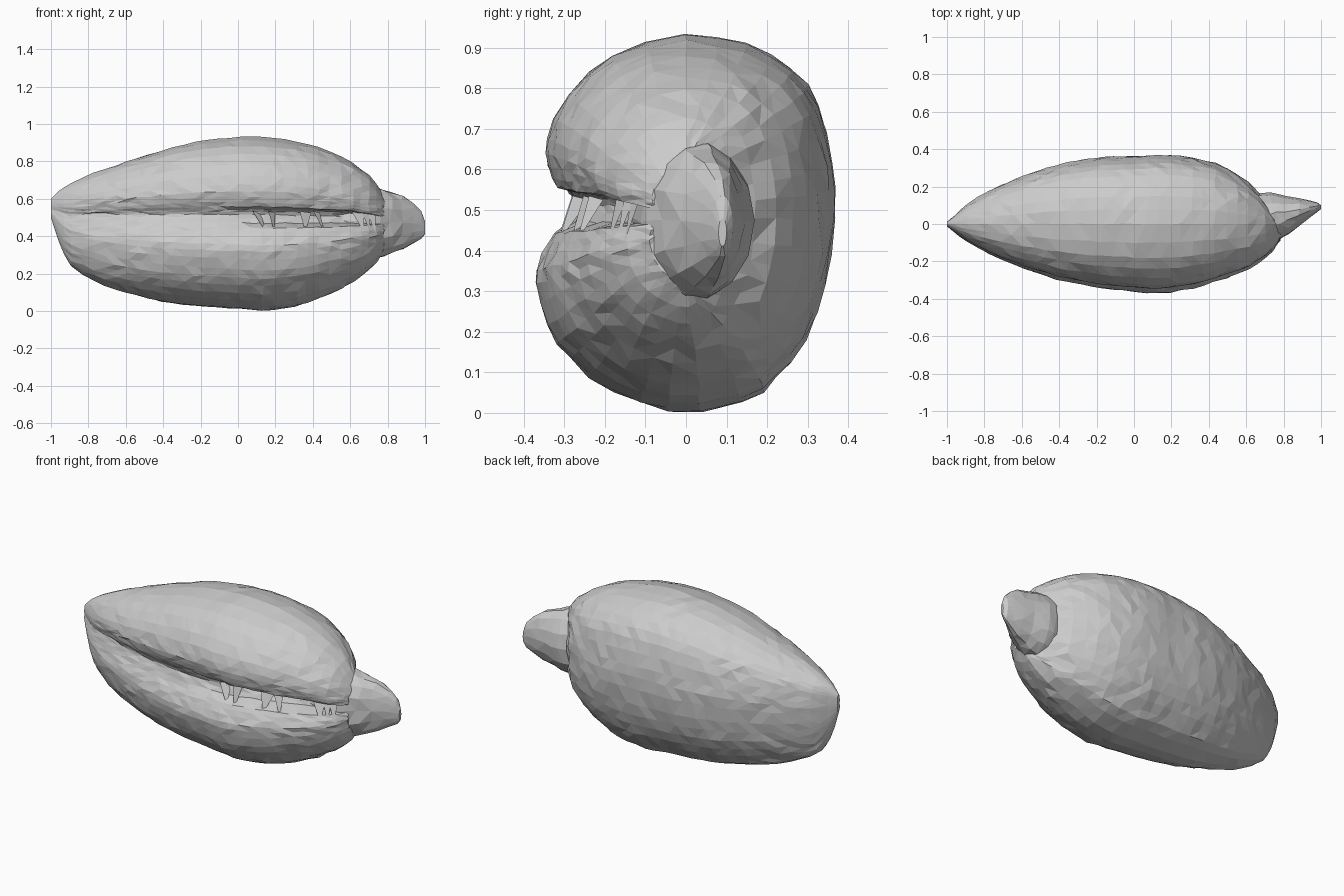
import bpy, bmesh, math, random
from mathutils import Vector

if "Cube" in bpy.data.objects:
    bpy.data.objects.remove(bpy.data.objects["Cube"])
random.seed(4)


def sample(keys, x):
    """Smooth (Catmull-Rom style) interpolation of rows keyed by their first value."""
    n = len(keys)
    i = 0
    while i < n - 2 and x > keys[i + 1][0]:
        i += 1
    a, b = keys[i], keys[i + 1]
    p, q = keys[max(i - 1, 0)], keys[min(i + 2, n - 1)]
    h = b[0] - a[0]
    t = (x - a[0]) / h
    out = []
    for k in range(1, len(a)):
        m0 = (b[k] - p[k]) / (b[0] - p[0]) * h
        m1 = (q[k] - a[k]) / (q[0] - a[0]) * h
        out.append((2*t**3 - 3*t*t + 1)*a[k] + (t**3 - 2*t*t + t)*m0
                   + (3*t*t - 2*t**3)*b[k] + (t**3 - t*t)*m1)
    return out


def add_object(name, bm):
    me = bpy.data.meshes.new(name)
    bm.to_mesh(me)
    bm.free()
    bpy.context.collection.objects.link(bpy.data.objects.new(name, me))


def loft(name, rings, jitter):
    """Skin closed rings, cap both ends, leave flat triangular facets."""
    bm = bmesh.new()
    loops = []
    for ring in rings:
        x = ring[0][0]
        wide = max(c[1] for c in ring) - min(c[1] for c in ring)
        j = jitter * min(1, wide / .5)          # calmer surface on the narrow ends
        loops.append([bm.verts.new(Vector(c) + Vector((random.uniform(-j, j) * 3 * (abs(x) < .9),
                      random.uniform(-j, j), random.uniform(-j, j)))) for c in ring])
    n = len(loops[0])
    for a, b in zip(loops, loops[1:]):
        for k in range(n):
            bm.faces.new((a[k], a[(k + 1) % n], b[(k + 1) % n], b[k]))
    for lp in (loops[0], loops[-1]):
        mid = bm.verts.new(sum((v.co for v in lp), Vector()) / n)
        for k in range(n):
            bm.faces.new((lp[k], lp[(k + 1) % n], mid))
    bmesh.ops.triangulate(bm, faces=bm.faces[:], quad_method='SHORT_EDGE')
    bmesh.ops.recalc_face_normals(bm, faces=bm.faces[:])
    add_object(name, bm)


# Seed body stations: x, front y, back y, bottom z, top z
body = [(-1.0, -.012, .012, .50, .60), (-.96, -.045, .045, .375, .64), (-.9, -.09, .10, .25, .68),
        (-.75, -.17, .19, .15, .745), (-.5, -.27, .29, .07, .83), (-.25, -.33, .35, .03, .90),
        (0, -.36, .365, .012, .93), (.15, -.37, .37, .002, .928), (.35, -.335, .35, .035, .90),
        (.5, -.285, .295, .095, .85), (.62, -.235, .215, .16, .79), (.7, -.185, .12, .22, .725),
        (.74, -.145, .07, .26, .68), (.78, -.09, .04, .32, .61)]

# Kidney-shaped cross-section with the front crease (y, z, both -1..1)
section = [(0, 1), (.33, .97), (.6, .87), (.79, .74), (.9, .55), (.97, .28), (1, .05), (.96, -.25),
           (.89, -.47), (.76, -.68), (.6, -.83), (.45, -.93), (.05, -1), (-.27, -.96), (-.55, -.87),
           (-.77, -.73), (-.9, -.6), (-.98, -.42), (-1, -.3), (-.94, -.18), (-.87, -.1),
           (-.81, -.01), (-.78, .06), (-.82, .11), (-.87, .17), (-.92, .27), (-.93, .38), (-.87, .56),
           (-.68, .77), (-.42, .92)]
keys = [(i, *p) for i, p in enumerate(section + section[:1])]
outline = [sample(keys, i * len(section) / 48) for i in range(48)]

stations = [-1, -.985, -.96, -.93] + [-.89 + .06 * i for i in range(26)] + [.66, .7, .74, .765, .78]
rings = []
for x in stations:
    yf, yb, zb, zt = sample(body, x)
    zc = .505 - .02 * (x + 1) / 1.7 + .035 * max(0, (-x - .9) * 10)
    ring = []
    for u, v in outline:
        if u < -.3 and abs(v - .04) < .1:
            u += .45 * max(0, x + .1)           # crease gets deeper towards the stalk
        ring.append((x, u * (yb if u > 0 else -yf), zc + v * ((zt - zc) if v > 0 else (zc - zb))))
    rings.append(ring)
loft("seed_body", rings, .0035)

# Flattened wedge-shaped stalk tip: x, centre y, half width, centre z, half height
tip = [(.5, 0, .13, .49, .2), (.68, .02, .145, .475, .2), (.77, .03, .13, .47, .185),
       (.82, .043, .105, .475, .165), (.88, .062, .075, .475, .145), (.95, .083, .04, .468, .1),
       (.98, .09, .026, .46, .075), (1.0, .09, .010, .445, .035)]
rings = []
for x in [.5, .62, .68, .73, .77, .82, .88, .94, .98, 1.0]:
    yc, ry, zc, rz = sample(tip, x)
    rings.append([(x, yc + ry * math.cos(a), zc + rz * math.sin(a))
                  for a in [i * math.tau / 14 for i in range(14)]])
loft("stalk_tip", rings, .008)

# Thin torn fibres bridging the crease
bm = bmesh.new()
for x in (-.17, .1, .18, .36, .42, .64, .68, .71):
    yf, yb, zb, zt = sample(body, x)
    w = random.uniform(.015, .035)
    bm.faces.new([bm.verts.new(c) for c in (
        (x - w, yf * .76, .535), (x + w, yf * .65, .525),
        (x + random.uniform(0, .06), yf * .86, .42))])
add_object("crease_fibres", bm)
